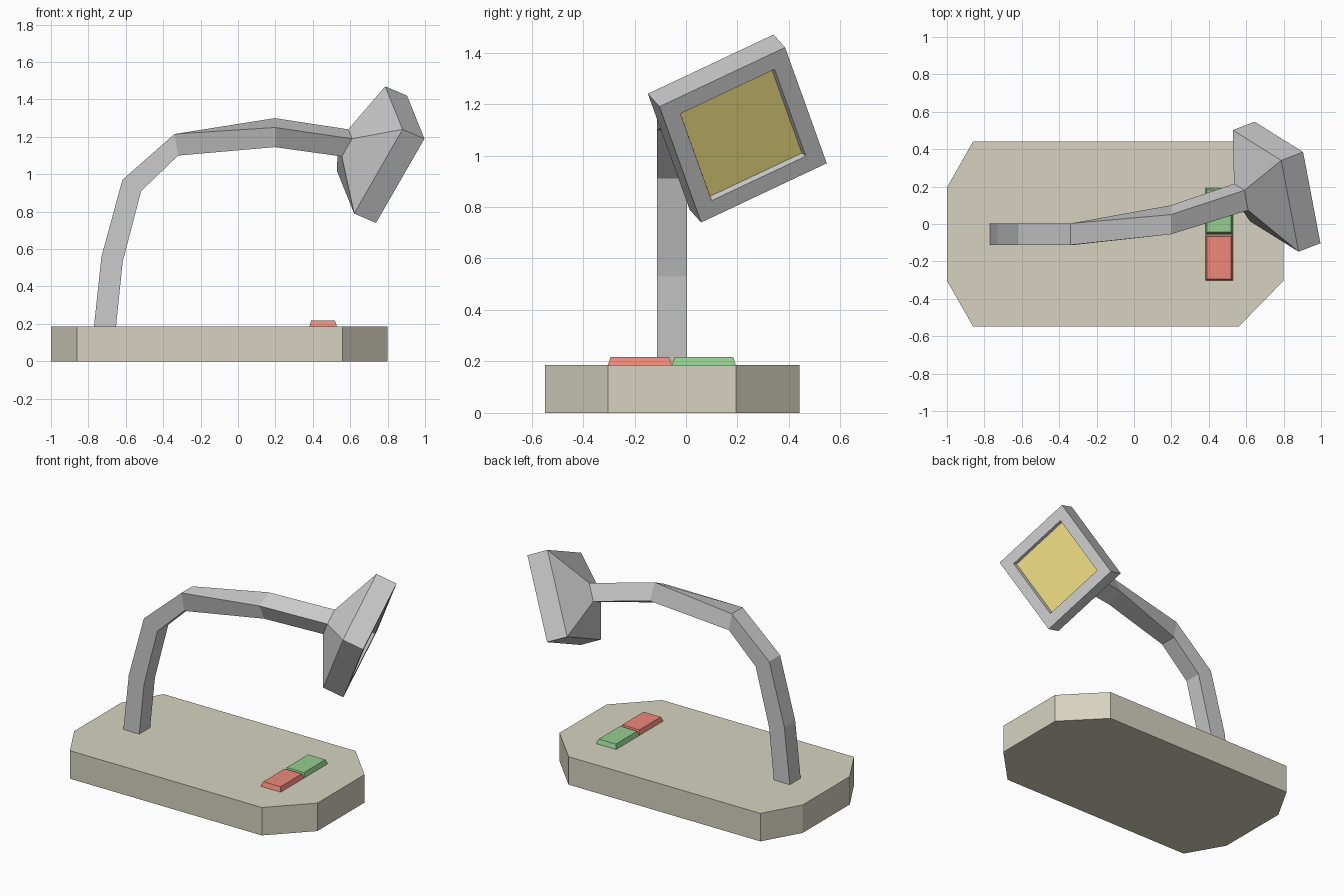
import bpy, bmesh
from mathutils import Vector

if "Cube" in bpy.data.objects:
    bpy.data.objects.remove(bpy.data.objects["Cube"])


def material(name, rgb):
    m = bpy.data.materials.new(name)
    m.diffuse_color = (*rgb, 1)
    m.use_nodes = True
    m.node_tree.nodes["Principled BSDF"].inputs["Base Color"].default_value = m.diffuse_color
    return m


def loft(name, rings, mat=None, cap_start=True, cap_end=True):
    """Skin consecutive rings of points with flat faces."""
    bm = bmesh.new()
    loops = [[bm.verts.new(p) for p in ring] for ring in rings]
    for a, b in zip(loops, loops[1:]):
        n = len(a)
        for i in range(n):
            j = (i + 1) % n
            bm.faces.new((a[i], a[j], b[j], b[i]))
    if cap_start:
        bm.faces.new(loops[0])
    if cap_end:
        bm.faces.new(loops[-1])
    bmesh.ops.recalc_face_normals(bm, faces=bm.faces)
    mesh = bpy.data.meshes.new(name)
    bm.to_mesh(mesh)
    bm.free()
    ob = bpy.data.objects.new(name, mesh)
    bpy.context.collection.objects.link(ob)
    if mat:
        mesh.materials.append(mat)
    return ob


def rect(x0, x1, y0, y1, z):
    return [(x0, y0, z), (x1, y0, z), (x1, y1, z), (x0, y1, z)]


def quad(a, b, c):
    """Parallelogram ring from three corners."""
    a, b, c = Vector(a), Vector(b), Vector(c)
    return [a, b, c, a + c - b]


def shrink(ring, factor, shift=Vector()):
    mid = sum(ring, Vector()) / len(ring)
    return [mid + (p - mid) * factor + shift for p in ring]


# Base: chamfered slab
TOP = 0.187
outline = [(-1, -0.303), (-0.86, -0.548), (0.56, -0.548), (0.8, -0.303),
           (0.8, 0.195), (0.56, 0.442), (-0.86, 0.442), (-1, 0.195)]
loft("base", [[(x, y, z) for x, y in outline] for z in (0, TOP)],
     material("base_tan", (0.67, 0.65, 0.53)))

# Buttons with tapered sides
for name, y0, y1, rgb in (("red_button", -0.303, -0.056, (0.85, 0.25, 0.2)),
                          ("green_button", -0.054, 0.193, (0.3, 0.62, 0.28))):
    loft(name, [rect(0.382, 0.528, y0, y1, TOP),
                rect(0.391, 0.519, y0 + 0.01, y1 - 0.01, 0.217)],
         material(name, rgb), cap_start=False)

# Arm: square tube, straight in plan at first, then twisting towards the head
FRONT, BACK = -0.112, 0.003
profile = [((-0.77, TOP), (-0.652, TOP)), ((-0.73, 0.56), (-0.617, 0.53)),
           ((-0.618, 0.97), (-0.518, 0.91)), ((-0.34, 1.215), (-0.32, 1.10))]
arm = [quad((ox, FRONT, oz), (ox, BACK, oz), (ix, BACK, iz))
       for (ox, oz), (ix, iz) in profile]
arm.append(quad((0.197, -0.055, 1.25), (0.197, 0.05, 1.30), (0.197, 0.10, 1.195)))
neck = quad((0.61, 0.073, 1.19), (0.59, 0.18, 1.24), (0.535, 0.215, 1.145))
arm.append(neck)
loft("arm", arm, cap_start=False, cap_end=False)

# Lamp head: flared hood, straight rim, recessed opening
rear = quad((0.88, -0.148, 1.24), (0.787, 0.34, 1.47), (0.528, 0.502, 1.02))
aim = Vector((0.117, 0.045, -0.05))
rim = [p + aim for p in rear]
opening = shrink(rim, 0.75)
recess = shrink(rim, 0.73, aim * -0.2)
loft("lamp_head", [neck, rear, rim, opening, recess],
     cap_start=False, cap_end=False)

# Light panel closing the recess
loft("light_panel", [recess], material("light_yellow", (0.85, 0.72, 0.22)),
     cap_start=False)
panel = bpy.data.objects["light_panel"].data
if panel.polygons[0].normal.dot(aim) < 0:
    panel.flip_normals()
